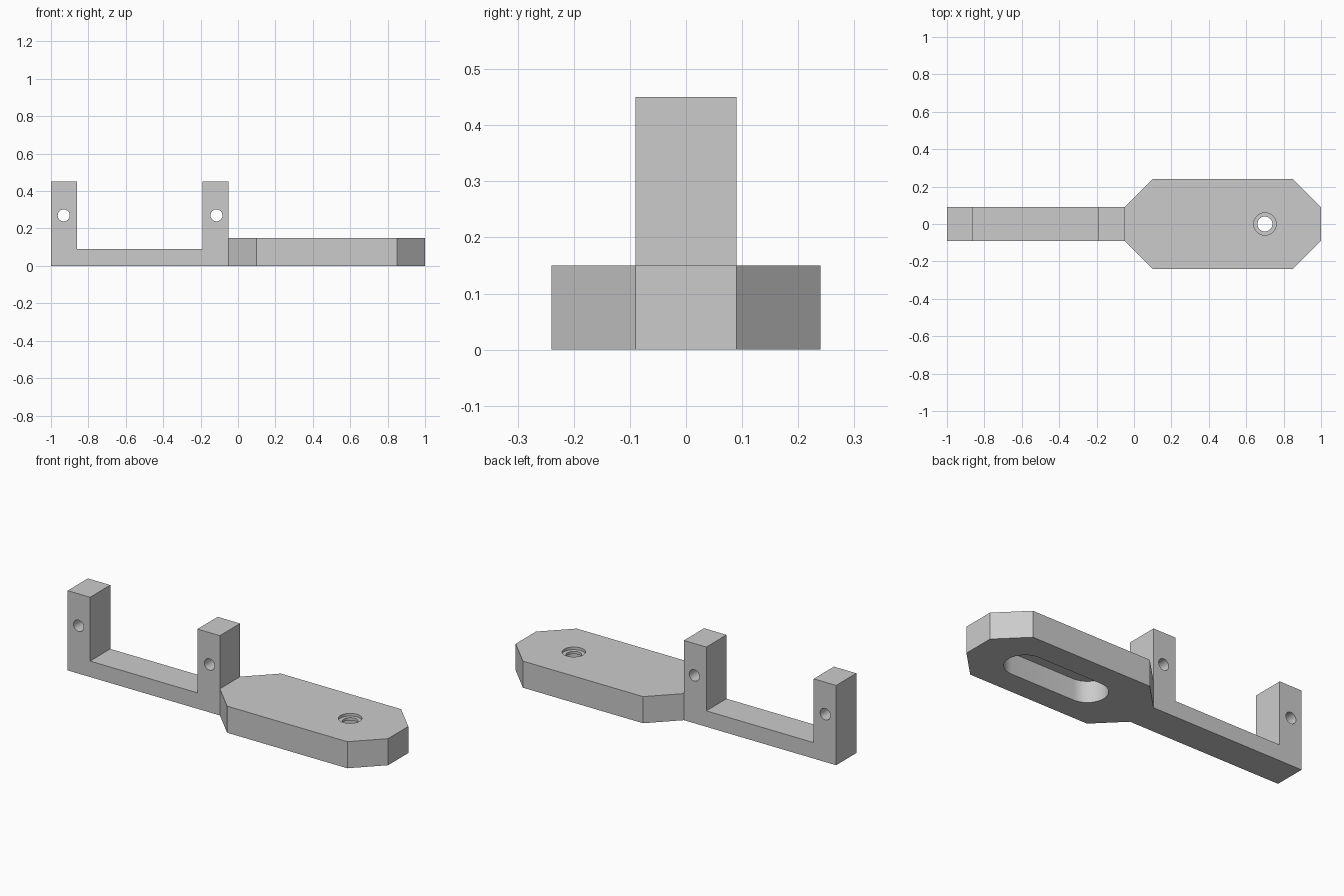
import bpy
import bmesh
import math
from mathutils import Vector

cube = bpy.data.objects.get("Cube")
if cube:
    bpy.data.objects.remove(cube, do_unlink=True)

grey = bpy.data.materials.new("plain_grey")
grey.use_nodes = True
colour = (0.6, 0.6, 0.6, 1)
grey.diffuse_color = colour
grey.node_tree.nodes["Principled BSDF"].inputs["Base Color"].default_value = colour


def prism(name, points, direction):
    """Extrude a closed outline along a direction into a solid."""
    bm = bmesh.new()
    face = bm.faces.new([bm.verts.new(p) for p in points])
    result = bmesh.ops.extrude_face_region(bm, geom=[face])
    moved = [v for v in result["geom"] if isinstance(v, bmesh.types.BMVert)]
    bmesh.ops.translate(bm, verts=moved, vec=Vector(direction))
    bmesh.ops.recalc_face_normals(bm, faces=bm.faces)
    mesh = bpy.data.meshes.new(name)
    bm.to_mesh(mesh)
    bm.free()
    mesh.materials.append(grey)
    obj = bpy.data.objects.new(name, mesh)
    bpy.context.collection.objects.link(obj)
    return obj


def arc(cx, cy, r, start, sweep, steps):
    return [(cx + r * math.cos(start + sweep * i / steps),
             cy + r * math.sin(start + sweep * i / steps)) for i in range(steps)]


def combine(body, tool, operation):
    """Apply a boolean and discard the tool."""
    mod = body.modifiers.new("join_or_cut", 'BOOLEAN')
    mod.operation, mod.solver, mod.object = operation, 'EXACT', tool
    bpy.context.view_layer.objects.active = body
    bpy.ops.object.modifier_apply(modifier=mod.name)
    bpy.data.objects.remove(tool, do_unlink=True)


# Arm with two upright posts, drawn from the side
half, low, tall = 0.09, 0.09, 0.45
side = [(-1, 0), (-0.05, 0), (-0.05, tall), (-0.19, tall), (-0.19, low),
        (-0.86, low), (-0.86, tall), (-1, tall)]
arm = prism("arm_and_plate", [(x, -half, z) for x, z in side], (0, 2 * half, 0))

# Plate with clipped corners, drawn from above
edge = [(-0.05, half), (0.1, 0.24), (0.85, 0.24), (1, half)]
outline = edge + [(x, -y) for x, y in reversed(edge)]
thick = 0.15
plate = prism("plate", [(x, y, 0) for x, y in outline], (0, 0, thick))
combine(arm, plate, 'UNION')

# Cross holes through the posts
for x in (-0.932, -0.115):
    ring = arc(x, 0.27, 0.032, 0, math.tau, 32)
    combine(arm, prism("post_hole", [(a, -0.2, b) for a, b in ring], (0, 0.4, 0)),
            'DIFFERENCE')

# Long rounded pocket under the plate
hole_x, r = 0.7, 0.105
slot = (arc(hole_x, 0, r, -math.pi / 2, math.pi, 20) + [(hole_x, r)]
        + arc(0.3, 0, r, math.pi / 2, math.pi, 20) + [(0.3, -r)])
combine(arm, prism("pocket", [(a, b, -0.1) for a, b in slot], (0, 0, 0.22)),
        'DIFFERENCE')

# Screw hole with a shallow counterbore on top
for radius, bottom in ((0.04, 0.06), (0.06, 0.135)):
    ring = arc(hole_x, 0, radius, 0, math.tau, 40)
    combine(arm, prism("screw_hole", [(a, b, bottom) for a, b in ring], (0, 0, 0.2)),
            'DIFFERENCE')

# Smooth bores, sharp edges
bpy.ops.object.select_all(action='DESELECT')
arm.select_set(True)
bpy.context.view_layer.objects.active = arm
bpy.ops.object.shade_smooth_by_angle(angle=math.radians(30))
